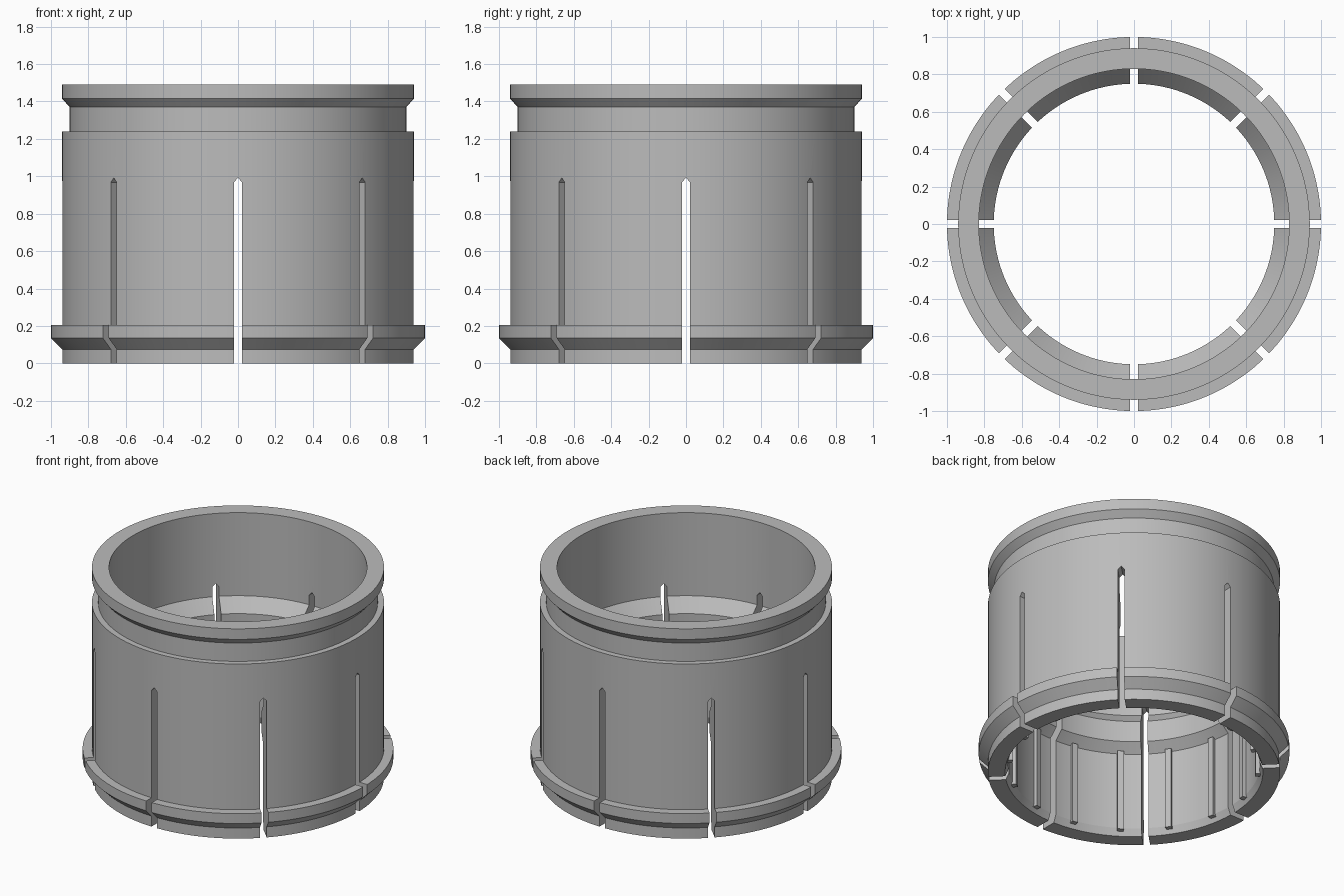
import bpy, bmesh, math
from mathutils import Matrix

if "Cube" in bpy.data.objects:
    bpy.data.objects.remove(bpy.data.objects["Cube"], do_unlink=True)

SLOTS = 8
SEGMENTS = 144

grey = bpy.data.materials.new("plain grey")
grey.use_nodes = True
colour = (0.5, 0.5, 0.5, 1)
grey.diffuse_color = colour
grey.node_tree.nodes["Principled BSDF"].inputs["Base Color"].default_value = colour


def make_object(name, bm):
    bmesh.ops.recalc_face_normals(bm, faces=bm.faces)
    mesh = bpy.data.meshes.new(name)
    bm.to_mesh(mesh)
    bm.free()
    mesh.materials.append(grey)
    obj = bpy.data.objects.new(name, mesh)
    bpy.context.collection.objects.link(obj)
    return obj


def lathe(name, profile):
    """Revolve a closed (radius, height) outline around z."""
    bm = bmesh.new()
    rings = []
    for i in range(SEGMENTS):
        a = math.tau * i / SEGMENTS
        rings.append([bm.verts.new((r * math.cos(a), r * math.sin(a), z)) for r, z in profile])
    for i, ring in enumerate(rings):
        after = rings[(i + 1) % SEGMENTS]
        for j in range(len(profile)):
            k = (j + 1) % len(profile)
            bm.faces.new((ring[j], after[j], after[k], ring[k]))
    return make_object(name, bm)


def radial_bars(name, outline, inner, outer, angles):
    """Extrude a (sideways, height) outline along the radius at each angle."""
    bm = bmesh.new()
    for angle in angles:
        turn = Matrix.Rotation(angle, 4, "Z")
        ends = [[bm.verts.new((r, y, z)) for y, z in outline] for r in (inner, outer)]
        bmesh.ops.transform(bm, matrix=turn, verts=ends[0] + ends[1])
        bm.faces.new(ends[0])
        bm.faces.new(ends[1][::-1])
        for j in range(len(outline)):
            k = (j + 1) % len(outline)
            bm.faces.new((ends[0][j], ends[1][j], ends[1][k], ends[0][k]))
    return make_object(name, bm)


# Sleeve: outside from the bottom up, then inside from the top down
sleeve = lathe("sleeve", [
    (0.94, 0), (0.94, 0.075), (1, 0.135), (1, 0.205), (0.94, 0.205),
    (0.94, 1.24), (0.9, 1.24), (0.9, 1.37), (0.94, 1.415), (0.94, 1.49),
    (0.83, 1.49), (0.83, 0.9), (0.75, 0.81), (0.75, 0.66), (0.81, 0.6),
    (0.81, 0.05), (0.83, 0),
])

# Pointed slots that split the lower wall into fingers
step = math.tau / SLOTS
w = 0.022
cutter = radial_bars("slot_cutter", [(-w, -0.1), (w, -0.1), (w, 0.968), (0, 0.992), (-w, 0.968)],
                     0.6, 1.2, [i * step for i in range(SLOTS)])
cutter.hide_render = True
cutter.hide_viewport = True
cut = sleeve.modifiers.new("slots", "BOOLEAN")
cut.operation = "DIFFERENCE"
cut.solver = "EXACT"
cut.object = cutter

# Two inner ribs on each finger
rib_angles = [(i + 0.5 + side * 0.25) * step for i in range(SLOTS) for side in (-1, 1)]
ribs = radial_bars("inner_ribs", [(-0.02, 0.03), (0.02, 0.03), (0.02, 0.61), (-0.02, 0.61)],
                   0.785, 0.84, rib_angles)

# Smooth curved walls with crisp edges
bpy.ops.object.select_all(action="DESELECT")
sleeve.select_set(True)
bpy.context.view_layer.objects.active = sleeve
bpy.ops.object.modifier_apply(modifier=cut.name)
bpy.ops.object.shade_smooth_by_angle(angle=math.radians(20))
bpy.data.objects.remove(cutter, do_unlink=True)
